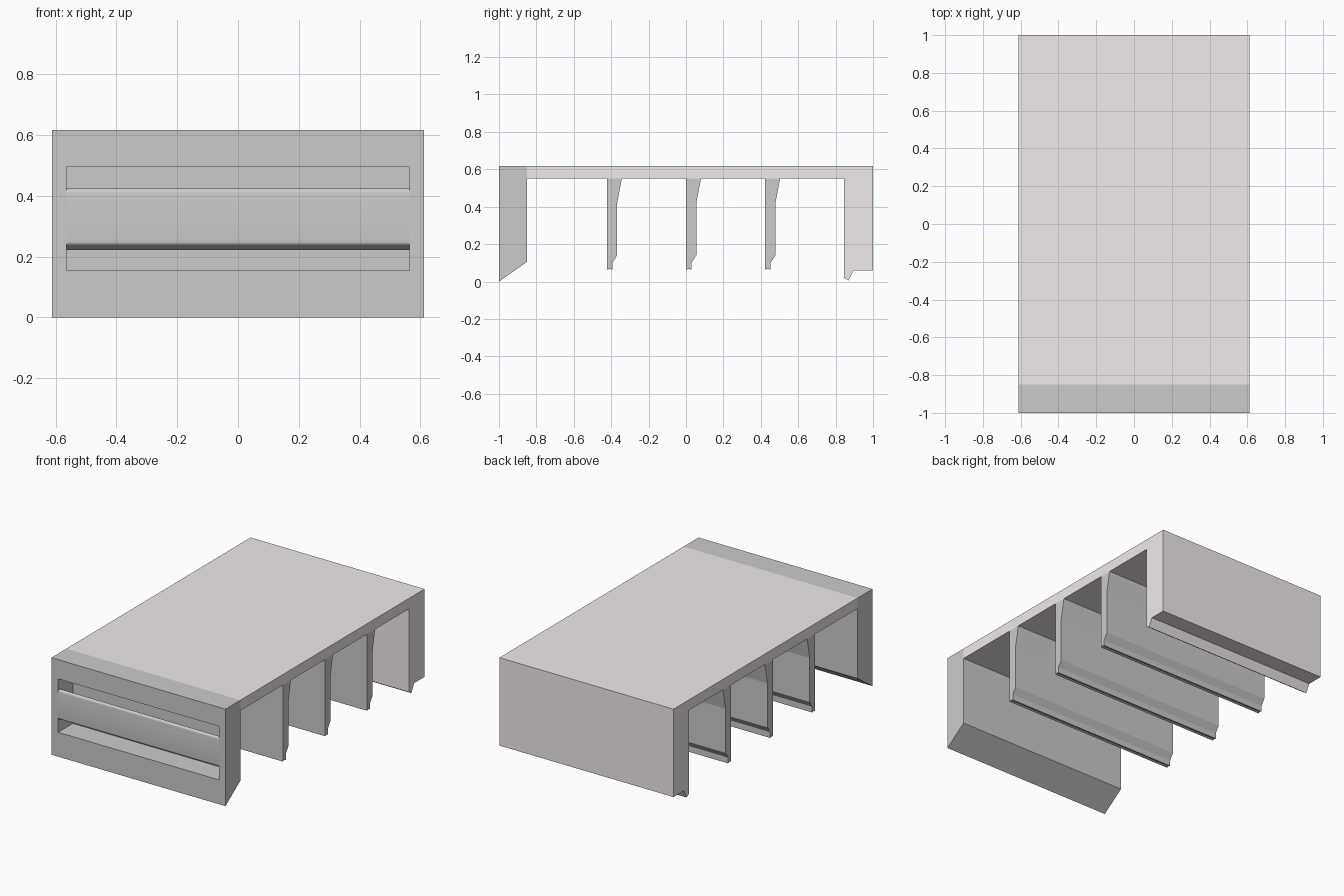
import bpy, math

if "Cube" in bpy.data.objects:
    bpy.data.objects.remove(bpy.data.objects["Cube"])

W = 0.612   # half width
H = 0.617   # total height

pale = bpy.data.materials.new("pale")
pale.diffuse_color = (0.87, 0.83, 0.82, 1)
pale.use_nodes = True
pale.node_tree.nodes["Principled BSDF"].inputs["Base Color"].default_value = pale.diffuse_color


def extrude_x(name, profile, half):
    """Prism of a (y, z) profile running from -half to half along x."""
    n = len(profile)
    verts = [(x, y, z) for x in (-half, half) for y, z in profile]
    faces = [tuple(range(n)), tuple(reversed(range(n, 2 * n)))]
    faces += [(i, i + n, (i + 1) % n + n, (i + 1) % n) for i in range(n)]
    mesh = bpy.data.meshes.new(name)
    mesh.from_pydata(verts, [], faces)
    obj = bpy.data.objects.new(name, mesh)
    bpy.context.collection.objects.link(obj)
    # consistent outward normals
    bpy.context.view_layer.objects.active = obj
    bpy.ops.object.select_all(action='DESELECT')
    obj.select_set(True)
    bpy.ops.object.mode_set(mode='EDIT')
    bpy.ops.mesh.select_all(action='SELECT')
    bpy.ops.mesh.normals_make_consistent(inside=False)
    bpy.ops.object.mode_set(mode='OBJECT')
    return obj


# top plate with the back wall and its small lip
body = extrude_x("top_and_back_wall", [
    (-0.85, H), (-0.85, 0.55), (0.845, 0.55), (0.845, 0.02), (0.868, 0.005),
    (0.895, 0.058), (1, 0.058), (1, H)], W)
body.data.materials.append(pale)

# front block with sloped underside and a recessed pocket
front = extrude_x("front_block", [
    (-1, H), (-1, 0), (-0.85, 0.105), (-0.85, H)], W)
pocket = extrude_x("pocket_cutter", [
    (-1.1, 0.155), (-0.853, 0.155), (-0.853, 0.495), (-1.1, 0.495)], 0.565)
cut = front.modifiers.new("pocket", 'BOOLEAN')
cut.operation = 'DIFFERENCE'
cut.solver = 'EXACT'
cut.object = pocket
bpy.context.view_layer.objects.active = front
bpy.ops.object.modifier_apply(modifier=cut.name)
bpy.data.objects.remove(pocket)

# slat across the pocket, rounded front edges leave two slots
arc = [(math.cos(t), math.sin(t)) for t in (i * math.pi / 12 for i in range(7))]
R = 0.015
upper = [(-1 + R - R * c, 0.41 + R * s) for c, s in arc]
lower = [(-1 + R - R * c, 0.25 - R * s) for c, s in reversed(arc)]
slat = extrude_x("slot_slat", upper + [(-0.965, 0.412), (-0.965, 0.222)] + lower, 0.565)
bpy.ops.object.shade_smooth_by_angle(angle=math.radians(30))

# three hanging dividers
for i, y in enumerate((-0.423, 0.0, 0.423)):
    extrude_x(f"divider_{i + 1}", [(y + a, z) for a, z in (
        (0, 0.55), (0, 0.063), (0.015, 0.068), (0.029, 0.063), (0.029, 0.1),
        (0.055, 0.14), (0.055, 0.42), (0.08, 0.55))], W)
